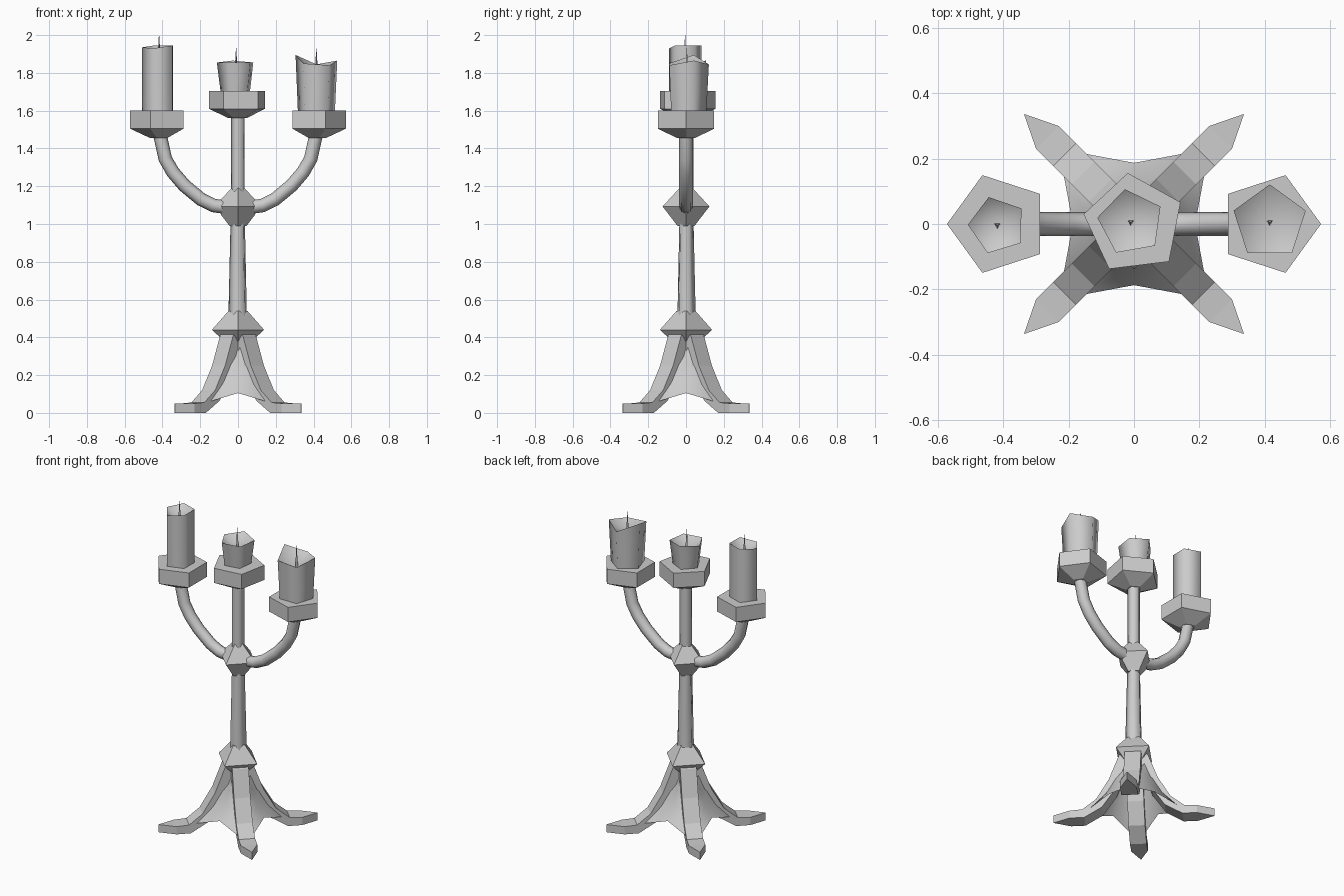
import bpy, bmesh
from math import sin, cos, pi, radians, sqrt
from mathutils import Vector, Matrix

if "Cube" in bpy.data.objects:
    bpy.data.objects.remove(bpy.data.objects["Cube"], do_unlink=True)

grey = bpy.data.materials.new("plain_grey")
grey.use_nodes = True
colour = (0.6, 0.6, 0.6, 1)
grey.diffuse_color = colour
grey.node_tree.nodes["Principled BSDF"].inputs["Base Color"].default_value = colour


def finish(name, bm, recalc=True):
    if recalc:
        bmesh.ops.recalc_face_normals(bm, faces=bm.faces)
    mesh = bpy.data.meshes.new(name)
    bm.to_mesh(mesh)
    bm.free()
    mesh.materials.append(grey)
    obj = bpy.data.objects.new(name, mesh)
    bpy.context.collection.objects.link(obj)
    return obj


def loft(rings, smooth=False, caps=True):
    """Skin closed rings of points; returns the bmesh and its vertex rings."""
    bm = bmesh.new()
    rows = [[bm.verts.new(p) for p in ring] for ring in rings]
    n = len(rows[0])
    for a, b in zip(rows, rows[1:]):
        for i in range(n):
            j = (i + 1) % n
            bm.faces.new((a[i], a[j], b[j], b[i])).smooth = smooth
    if caps:
        bm.faces.new(rows[0][::-1])
        bm.faces.new(rows[-1])
    return bm, rows


def ring(centre, radius, z, sides, turn):
    return [(centre[0] + radius * cos(radians(turn) + 2 * pi * i / sides),
             centre[1] + radius * sin(radians(turn) + 2 * pi * i / sides), z)
            for i in range(sides)]


def turned(profile, sides, turn, centre=(0, 0), smooth=False, caps=True):
    return loft([ring(centre, r, z, sides, turn) for r, z in profile], smooth, caps)[0]


# Stem in two lengths
finish("lower_stem", turned([(0.052, 0.5), (0.04, 1.02)], 5, 97, smooth=True, caps=False))
finish("upper_stem", turned([(0.039, 1.15), (0.039, 1.59)], 5, 97, smooth=True, caps=False))

# Base knob with points on the axes
finish("base_knob", turned([(0.02, 0.33), (0.138, 0.44), (0.05, 0.54)], 4, 0))

# Middle knob, cut flat where the arms join
bm = turned([(0.045, 0.99), (0.124, 1.093), (0.03, 1.195)], 4, 0)
for side in (-1, 1):
    cut = bmesh.ops.bisect_plane(bm, geom=bm.verts[:] + bm.edges[:] + bm.faces[:],
                                 plane_co=(side * 0.09, 0, 0), plane_no=(side, 0, 0),
                                 clear_outer=True)
    edges = [e for e in cut["geom_cut"] if isinstance(e, bmesh.types.BMEdge)]
    bmesh.ops.holes_fill(bm, edges=edges)
finish("middle_knob", bm)

# Curved arms
arm_path = [(0.04, 1.085), (0.13, 1.098), (0.195, 1.13), (0.285, 1.205),
            (0.345, 1.275), (0.385, 1.345), (0.415, 1.48)]
for side, label in ((1, "left"), (-1, "right")):
    pts = [Vector((side * x, 0, z)) for x, z in arm_path]
    rings = []
    for i, p in enumerate(pts):
        along = (pts[min(i + 1, len(pts) - 1)] - pts[max(i - 1, 0)]).normalized()
        out = Vector((0, 1, 0)).cross(along)
        rings.append([p + 0.036 * (Vector((0, cos(k * pi / 4), 0)) + out * sin(k * pi / 4))
                      for k in range(8)])
    finish(label + "_arm", loft(rings, True, False)[0])

# Five-sided drip pans
for label, x, turn, top in (("left", 0.415, 0, 1.6), ("right", -0.415, 180, 1.6),
                            ("middle", 0, 97, 1.705)):
    pan = [(0.05, top - 0.145), (0.157, top - 0.095), (0.157, top)]
    finish(label + "_pan", turned(pan, 5, turn, (x, 0)))


# Candles with uneven rims, hollowed tops and thin wicks
def candle(label, centre, base, low_r, top_r, turn, rim, dip, wick_top):
    low = ring(centre, low_r, base, 5, turn)
    top = [(x, y, z) for (x, y, _), z in zip(ring(centre, top_r, 0, 5, turn), rim)]
    bm, rows = loft([low, top], True, False)
    bm.faces.new(rows[0][::-1])
    middle = bm.verts.new((*centre, dip))
    for i in range(5):
        bm.faces.new((rows[1][i], rows[1][(i + 1) % 5], middle)).smooth = True
        bm.edges.get((rows[1][i], rows[1][(i + 1) % 5])).smooth = False
    finish(label + "_candle", bm)
    finish(label + "_wick", turned([(0.011, dip - 0.01), (0.001, wick_top)], 3, 30, centre))


candle("right", (-0.418, -0.004), 1.595, 0.09, 0.09, 107,
       (1.945, 1.935, 1.93, 1.945, 1.945), 1.87, 2.0)
candle("middle", (-0.01, 0.005), 1.7, 0.083, 0.103, 100,
       (1.865, 1.855, 1.855, 1.855, 1.855), 1.79, 1.932)
candle("left", (0.415, 0.005), 1.595, 0.103, 0.116, 90,
       (1.845, 1.895, 1.85, 1.84, 1.865), 1.79, 1.93)

# Four splayed legs on the diagonals, with pointed feet
upper = [(0.04, 0.46), (0.085, 0.41), (0.145, 0.25), (0.22, 0.12), (0.3, 0.055), (0.375, 0.05)]
lower = [(0.03, 0.38), (0.055, 0.33), (0.105, 0.185), (0.185, 0.065), (0.29, 0), (0.375, 0)]
for k, label in enumerate(("back_left", "back_right", "front_right", "front_left")):
    half = 0.049
    rings = [[(a, -half, za), (a, half, za), (b, half, zb), (b, -half, zb)]
             for (a, za), (b, zb) in zip(upper, lower)]
    tip = 0.474
    rings.append([(tip, -0.001, 0.05), (tip, 0.001, 0.05), (tip, 0.001, 0), (tip, -0.001, 0)])
    bm = loft(rings)[0]
    bmesh.ops.transform(bm, matrix=Matrix.Rotation(pi / 4 + k * pi / 2, 4, "Z"), verts=bm.verts)
    finish(label + "_leg", bm)

# Flared skirt stretched between the legs: leg distance, leg z, bay distance, bay z
levels = [(0.258, 0.06, 0.187, 0.105), (0.175, 0.145, 0.125, 0.19),
          (0.115, 0.25, 0.085, 0.27), (0.065, 0.37, 0.05, 0.38)]
rings = []
for d, z, bay, bay_z in levels:
    pts = []
    for k in range(4):
        spin = Matrix.Rotation(k * pi / 2, 3, "Z")
        near, far = (d - 0.046) / sqrt(2), (d + 0.046) / sqrt(2)
        pts += [spin @ Vector(p) for p in ((bay, 0, bay_z), (far, near, z), (near, far, z))]
    rings.append(pts)
finish("skirt", loft(rings, True, False)[0], recalc=False)
